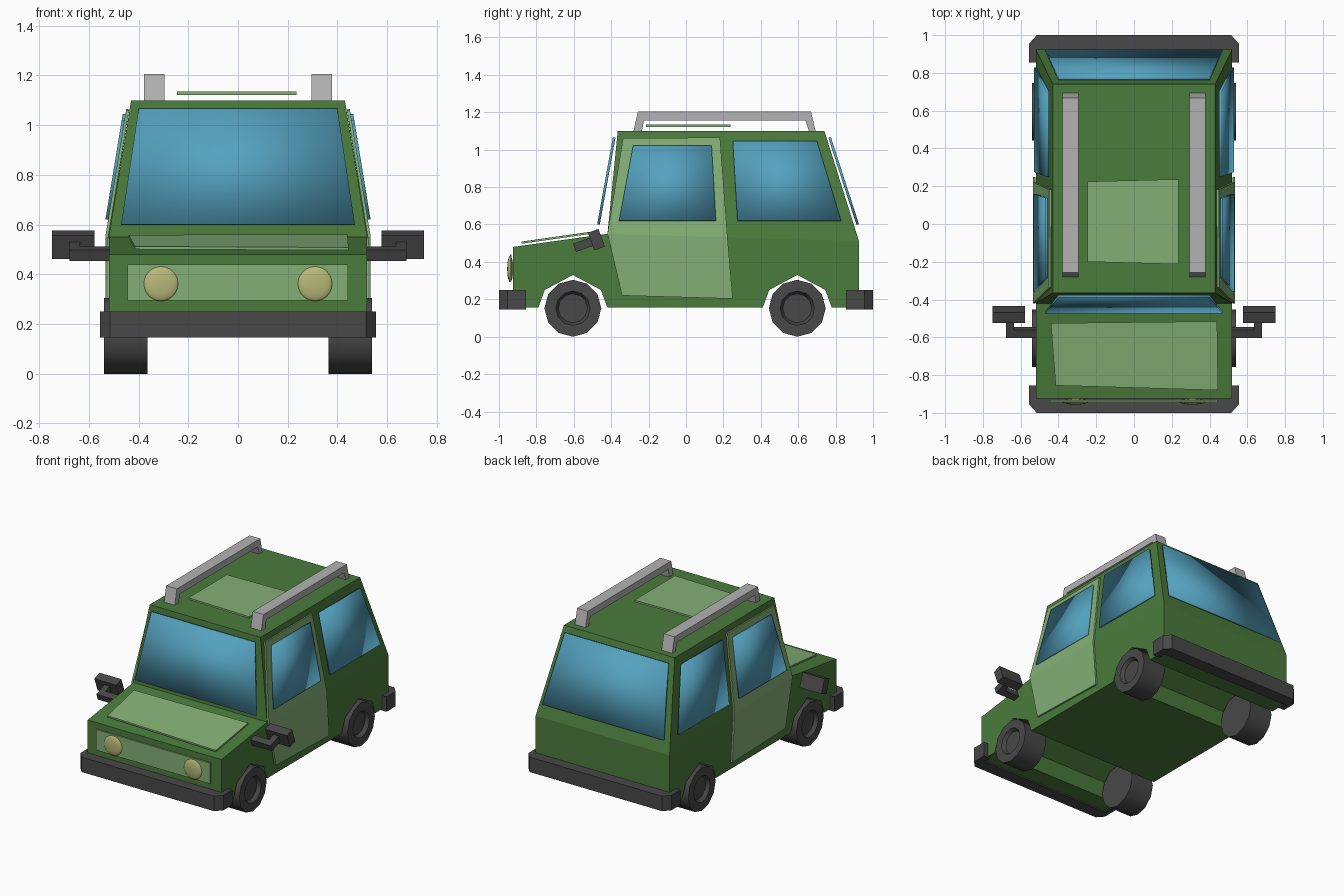
import bpy, bmesh
from math import sin, cos, pi, radians
from mathutils import Vector, Matrix

if "Cube" in bpy.data.objects:
    bpy.data.objects.remove(bpy.data.objects["Cube"])


def material(name, r, g, b):
    m = bpy.data.materials.new(name)
    m.diffuse_color = (r, g, b, 1)
    m.use_nodes = True
    m.node_tree.nodes["Principled BSDF"].inputs["Base Color"].default_value = m.diffuse_color
    return m


GREEN = material("green_paint", 0.07, 0.20, 0.045)
LIGHT = material("light_green_paint", 0.23, 0.43, 0.18)
GLASS = material("glass", 0.09, 0.36, 0.52)
LAMP = material("lamp_yellow", 0.48, 0.48, 0.19)
DARK = material("dark_rubber", 0.065, 0.065, 0.065)
RAIL = material("rail_grey", 0.45, 0.45, 0.45)


def finish(name, bm, mat, smooth=False):
    bmesh.ops.recalc_face_normals(bm, faces=bm.faces[:])
    me = bpy.data.meshes.new(name)
    bm.to_mesh(me)
    bm.free()
    me.materials.append(mat)
    ob = bpy.data.objects.new(name, me)
    bpy.context.collection.objects.link(ob)
    for p in me.polygons:
        p.use_smooth = smooth
    return ob


def extrude(name, pts, vec, mat):
    """Closed outline swept along a vector."""
    bm = bmesh.new()
    f = bm.faces.new([bm.verts.new(p) for p in pts])
    new = bmesh.ops.extrude_face_region(bm, geom=[f])["geom"]
    bmesh.ops.translate(bm, vec=vec, verts=[v for v in new if isinstance(v, bmesh.types.BMVert)])
    return finish(name, bm, mat)


def sheet(name, pts, faces, mat, thickness, smooth=False):
    """Thin panel with even thickness around a mid surface."""
    bm = bmesh.new()
    vs = [bm.verts.new(p) for p in pts]
    for f in faces:
        bm.faces.new([vs[i] for i in f])
    ob = finish(name, bm, mat, smooth)
    mod = ob.modifiers.new("thickness", "SOLIDIFY")
    mod.thickness, mod.offset = thickness, 0
    return ob


def side_x(y, z, out=0.0):
    """Half width of the body, leaning in above the belt line."""
    belt = 0.55 - 0.04 * (y + 0.42) / 1.345
    return 0.52 + out - max(0, 0.09 * (z - belt) / (1.1 - belt))


# Body: side profile with wheel arches, cabin tapering to the roof
def arch(c):
    return [(c - 0.185, 0.155), (c - 0.15, 0.25), (c, 0.33), (c + 0.15, 0.25), (c + 0.185, 0.155)]


WHEELS = {"front": -0.605, "rear": 0.595}
lower = [(-0.925, 0.48), (-0.925, 0.155)] + arch(-0.605) + arch(0.595)
lower += [(0.925, 0.155), (0.925, 0.51), (-0.42, 0.55)]
roof = [(0.74, 1.10), (-0.365, 1.10)]
bm = bmesh.new()
rows = []
for s in (-1, 1):
    low = [bm.verts.new((s * 0.52, y, z)) for y, z in lower]
    top = [bm.verts.new((s * 0.43, y, z)) for y, z in roof]
    bm.faces.new(low)
    bm.faces.new([low[-1], low[-2]] + top)
    rows.append(low[:-1] + top + low[-1:])
a, b = rows
for i in range(len(a)):
    j = (i + 1) % len(a)
    bm.faces.new((a[i], a[j], b[j], b[i]))
finish("body", bm, GREEN)

# Windscreen and rear window
for name, yb, yt in (("windscreen", -0.468, -0.384), ("rear_window", 0.918, 0.768)):
    sheet(name, [(-0.47, yb, 0.6), (0.47, yb, 0.6), (0.40, yt, 1.065), (-0.40, yt, 1.065)],
          [(0, 1, 2, 3)], GLASS, 0.014, True)

# Hood, roof and grille panels
extrude("hood_panel", [(-0.44, -0.525, 0.548), (0.44, -0.515, 0.549),
                       (0.445, -0.88, 0.497), (-0.415, -0.855, 0.501)], (0, 0, 0.011), LIGHT)
extrude("roof_panel", [(-0.245, 0.225, 1.122), (0.235, 0.237, 1.122),
                       (0.235, -0.213, 1.122), (-0.245, -0.2, 1.122)], (0, 0, 0.013), LIGHT)
extrude("grille_panel", [(-0.445, -0.932, 0.295), (0.443, -0.932, 0.295),
                         (0.443, -0.932, 0.44), (-0.445, -0.932, 0.44)], (0, -0.01, 0), LIGHT)

# Bumpers: U shape with chamfered corners
U = [(-0.555, 0.855), (-0.555, 0.955), (-0.515, 1.0), (0.515, 1.0), (0.555, 0.955),
     (0.555, 0.855), (0.505, 0.855), (0.505, 0.91), (-0.505, 0.91), (-0.505, 0.855)]
for name, s in (("front_bumper", -1), ("rear_bumper", 1)):
    extrude(name, [(x, s * y, 0.145) for x, y in U], (0, 0, 0.105), DARK)


def wheel(name, s, y):
    bm = bmesh.new()
    n, rings = 12, []
    for x, r in ((0.365, 0.152), (0.54, 0.152), (0.54, 0.092), (0.515, 0.078)):
        rings.append([bm.verts.new((s * x, y + r * sin(2 * pi * k / n), 0.152 - r * cos(2 * pi * k / n)))
                      for k in range(n)])
    for p, q in zip(rings, rings[1:]):
        for k in range(n):
            m = (k + 1) % n
            bm.faces.new((p[k], p[m], q[m], q[k]))
    bm.faces.new(rings[0])
    bm.faces.new(rings[-1])
    ob = finish(name, bm, DARK)
    bpy.ops.object.select_all(action="DESELECT")
    ob.select_set(True)
    bpy.context.view_layer.objects.active = ob
    bpy.ops.object.shade_smooth_by_angle(angle=radians(35))


def wing_mirror(name, s):
    """Head, connector and arm boxes, tilted together about x."""
    bm = bmesh.new()
    for x0, x1, u0, u1, v0, v1 in ((0.578, 0.748, -0.03, 0.03, -0.05, 0.05),
                                   (0.635, 0.677, -0.09, -0.025, -0.025, 0.022),
                                   (0.505, 0.677, -0.125, -0.08, -0.025, 0.022)):
        mat = Matrix.Translation((s * (x0 + x1) / 2, (u0 + u1) / 2, (v0 + v1) / 2))
        bmesh.ops.create_cube(bm, size=1, matrix=mat @ Matrix.Diagonal((x1 - x0, u1 - u0, v1 - v0, 1)))
    bmesh.ops.transform(bm, verts=bm.verts[:],
                        matrix=Matrix.Translation((0, -0.479, 0.519)) @ Matrix.Rotation(radians(20), 4, "X"))
    finish(name, bm, DARK)


DOOR = [(-0.337, 1.06), (0.182, 1.064), (0.222, 0.531), (0.25, 0.203), (-0.342, 0.22), (-0.42, 0.55)]
PANES = {"front_side_window": [(-0.283, 1.02), (0.137, 1.02), (0.16, 0.62), (-0.358, 0.62)],
         "rear_side_window": [(0.25, 1.045), (0.70, 1.045), (0.829, 0.62), (0.275, 0.62)]}
RACK = [(-0.283, 1.09), (-0.257, 1.205), (0.668, 1.205), (0.695, 1.09),
        (0.660, 1.09), (0.638, 1.157), (-0.225, 1.157), (-0.237, 1.09)]

for side, s in (("right", 1), ("left", -1)):
    # Doors and side glass follow the leaning body side
    sheet("door_" + side, [(s * side_x(y, z, 0.008), y, z) for y, z in DOOR],
          [(0, 1, 2, 5), (5, 2, 3, 4)], LIGHT, 0.012)
    for name, pts in PANES.items():
        sheet(name + "_" + side, [(s * side_x(y, z, 0.018), y, z) for y, z in pts],
              [(0, 1, 2, 3)], GLASS, 0.014, True)
    # Roof rails
    extrude("roof_rail_" + side, [(s * 0.295, y, z) for y, z in RACK], (s * 0.083, 0, 0), RAIL)
    # Headlights
    bm = bmesh.new()
    bmesh.ops.create_uvsphere(bm, u_segments=24, v_segments=12, radius=1,
                              matrix=Matrix.Translation((s * 0.31, -0.94, 0.362)) @ Matrix.Diagonal((0.07, 0.016, 0.07, 1)))
    finish("headlight_" + side, bm, LAMP, True)
    wing_mirror("wing_mirror_" + side, s)
    for end, y in WHEELS.items():
        wheel(end + "_wheel_" + side, s, y)
